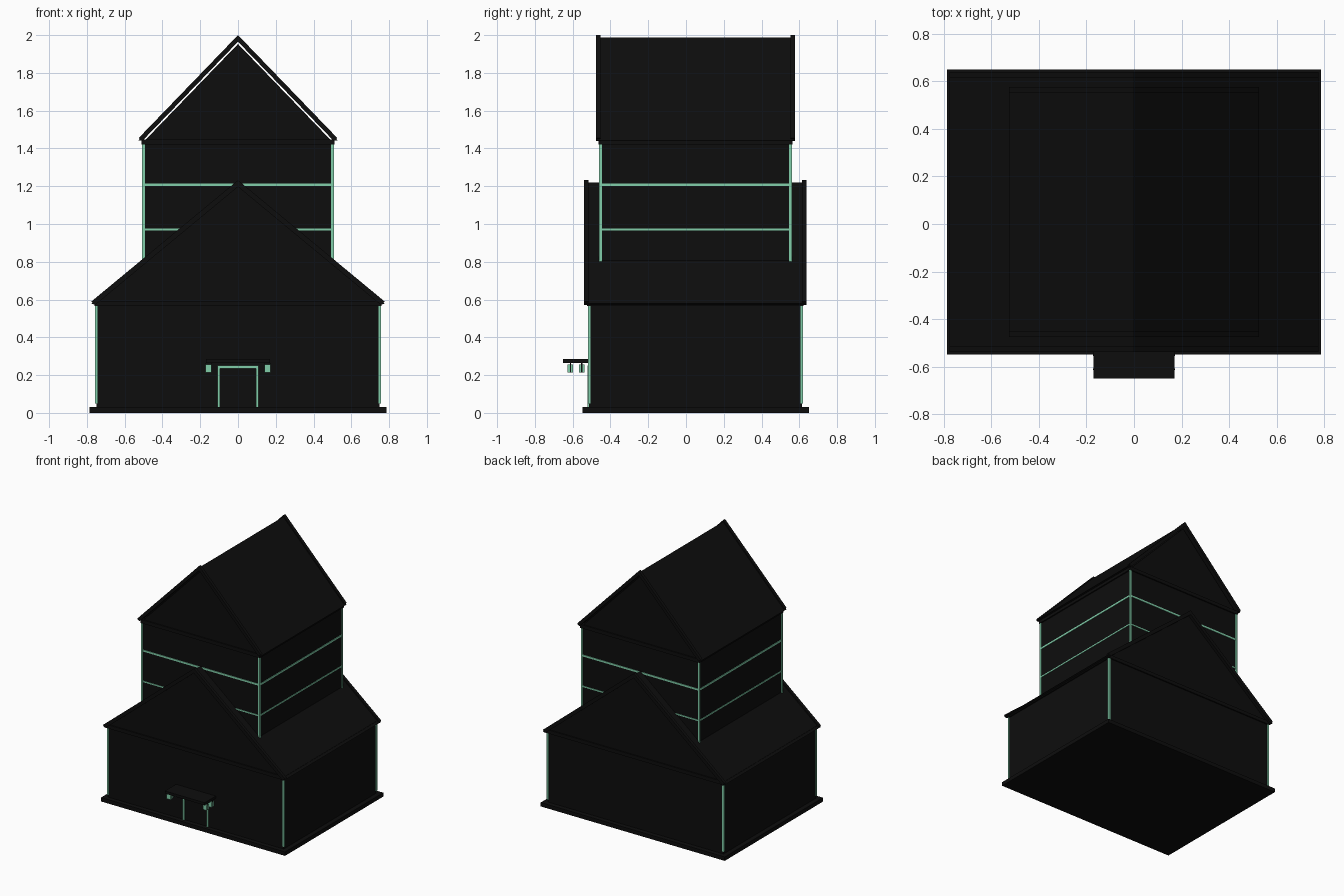
import bpy

if "Cube" in bpy.data.objects:
    bpy.data.objects.remove(bpy.data.objects["Cube"])


def material(name, rgb):
    m = bpy.data.materials.new(name)
    m.diffuse_color = (*rgb, 1)
    m.use_nodes = True
    m.node_tree.nodes["Principled BSDF"].inputs["Base Color"].default_value = m.diffuse_color
    return m


BLACK = material("black", (0.004, 0.004, 0.004))
GREEN = material("mint green", (0.22, 0.62, 0.40))
YC = 0.05  # centre line of the building in y


def make(name, verts, faces, mat):
    me = bpy.data.meshes.new(name)
    me.from_pydata(verts, [], faces)
    me.materials.append(mat)
    ob = bpy.data.objects.new(name, me)
    bpy.context.collection.objects.link(ob)
    return ob


def prism(name, pts, y0, y1, mat):
    """Extrude an (x, z) outline, given counter-clockwise from the front, along y."""
    n = len(pts)
    verts = [(x, y0, z) for x, z in pts] + [(x, y1, z) for x, z in pts]
    faces = [tuple(range(n)), tuple(reversed(range(n, 2 * n)))]
    faces += [(i, i + n, (i + 1) % n + n, (i + 1) % n) for i in range(n)]
    return make(name, verts, faces, mat)


def box(name, x0, x1, y0, y1, z0, z1, mat):
    return prism(name, [(x0, z0), (x1, z0), (x1, z1), (x0, z1)], y0, y1, mat)


def chevron(name, hw, eave, apex, drop, thick, y0, y1):
    """Two sloping roof boards meeting at the ridge."""
    e, a = eave - drop, apex - drop
    s = (apex - eave) / hw
    inner = hw - 0.018
    low = a - s * inner - thick
    prism(name, [(-inner, low), (0, a - thick), (inner, low),
                 (hw, e), (0, a), (-hw, e)], y0, y1, BLACK)


def storey(name, hx, hy, z0, top, rx, ry, eave, apex, post_z0):
    s = (apex - eave) / rx
    # walls with gable ends
    prism(name + "_walls", [(-hx, z0), (hx, z0), (hx, top), (0, top + s * hx), (-hx, top)],
          YC - hy, YC + hy, BLACK)
    # cornice under the eaves
    box(name + "_cornice", -hx - .01, hx + .01, YC - hy - .01, YC + hy + .01,
        top - .015, top + .012, BLACK)
    # roof slab and raised barge boards at both ends
    chevron(name + "_roof", rx, eave, apex, 0.012, 0.02, YC - ry, YC + ry)
    for side, tag in ((-1, "front"), (1, "back")):
        a, b = sorted((YC + side * (ry + .002), YC + side * (ry - .022)))
        chevron(f"{name}_{tag}_barge_board", rx, eave, apex, 0, 0.035, a, b)
    # corner posts
    for sx in (-1, 1):
        for sy in (-1, 1):
            x, y, w = sx * hx, YC + sy * hy, 0.007
            box(name + "_corner_post", x - w, x + w, y - w, y + w, post_z0, top - .015, GREEN)


# plinth
box("plinth", -.786, .786, YC - .599, .65, 0, .03, BLACK)

# wide lower hall and narrower upper tower
storey("hall", .75, .563, .03, .58, .776, .587, .59, 1.232, .05)
storey("tower", .50, .503, .60, 1.435, .526, .524, 1.455, 2.0, .75)

# horizontal bands around the tower
for z, h in ((1.208, .007), (.97, .005)):
    box("tower_band", -.504, .504, YC - .507, YC + .507, z - h, z + h, GREEN)

# door frame
wall = YC - .563
for s in (-1, 1):
    box("door_jamb", s * .102 - .007, s * .102 + .007, wall - .008, wall + .01, .03, .25, GREEN)
box("door_lintel", -.109, .109, wall - .008, wall + .01, .236, .25, GREEN)

# entrance canopy with small lamps below
box("canopy", -.17, .17, -.65, wall + .01, .264, .284, BLACK)
for s in (-1, 1):
    for y in (-.612, -.552):
        x = s * .155
        box("lamp", x - .016, x + .016, y - .015, y + .015, .215, .255, GREEN)
        box("lamp_bar", x - .017, x + .017, y - .003, y + .003, .215, .264, BLACK)
